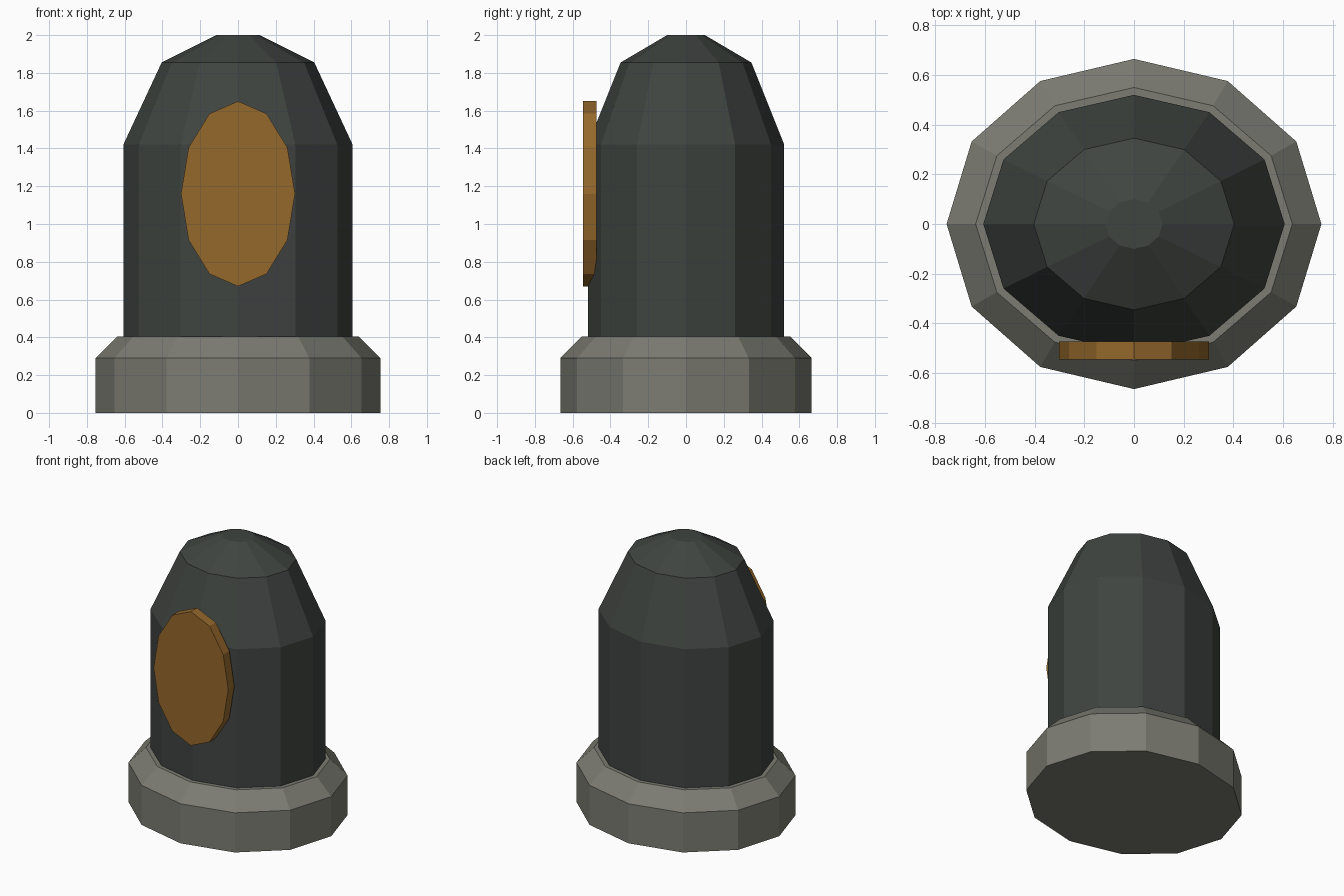
import bpy, bmesh
from math import cos, sin, pi

if "Cube" in bpy.data.objects:
    bpy.data.objects.remove(bpy.data.objects["Cube"])

SIDES = 12


def material(name, rgb):
    mat = bpy.data.materials.new(name)
    mat.diffuse_color = (*rgb, 1)
    mat.use_nodes = True
    mat.node_tree.nodes["Principled BSDF"].inputs["Base Color"].default_value = mat.diffuse_color
    return mat


def loft(name, rings, mat):
    """Stack 12-sided elliptical rings (radius x, radius y, z) into a closed solid."""
    bm = bmesh.new()
    loops = [[bm.verts.new((rx * cos(2 * pi * i / SIDES), ry * sin(2 * pi * i / SIDES), z))
              for i in range(SIDES)] for rx, ry, z in rings]
    for a, b in zip(loops, loops[1:]):
        for i in range(SIDES):
            j = (i + 1) % SIDES
            bm.faces.new((a[i], a[j], b[j], b[i]))
    bm.faces.new(loops[0][::-1])
    bm.faces.new(loops[-1])
    bmesh.ops.recalc_face_normals(bm, faces=bm.faces)
    mesh = bpy.data.meshes.new(name)
    bm.to_mesh(mesh)
    bm.free()
    mesh.materials.append(mat)
    obj = bpy.data.objects.new(name, mesh)
    bpy.context.collection.objects.link(obj)
    return obj


stone = material("base_stone", (0.20, 0.20, 0.17))
dark = material("dark_stone", (0.05, 0.058, 0.052))
bronze = material("bronze", (0.30, 0.14, 0.025))

# Chamfered foot
loft("base", [(0.755, 0.665, 0), (0.755, 0.665, 0.29), (0.638, 0.55, 0.405)], stone)

# Domed pillar standing on the foot
loft("pillar", [(0.607, 0.52, 0.38), (0.607, 0.52, 1.42),
                (0.404, 0.346, 1.855), (0.115, 0.10, 2.0)], dark)

# Oval plate on the front, lofted flat then turned to face -y
plate = loft("front_plate", [(0.302, 0.49, 0), (0.302, 0.49, 0.072)], bronze)
plate.rotation_euler.x = pi / 2
plate.location = (0, -0.473, 1.16)
